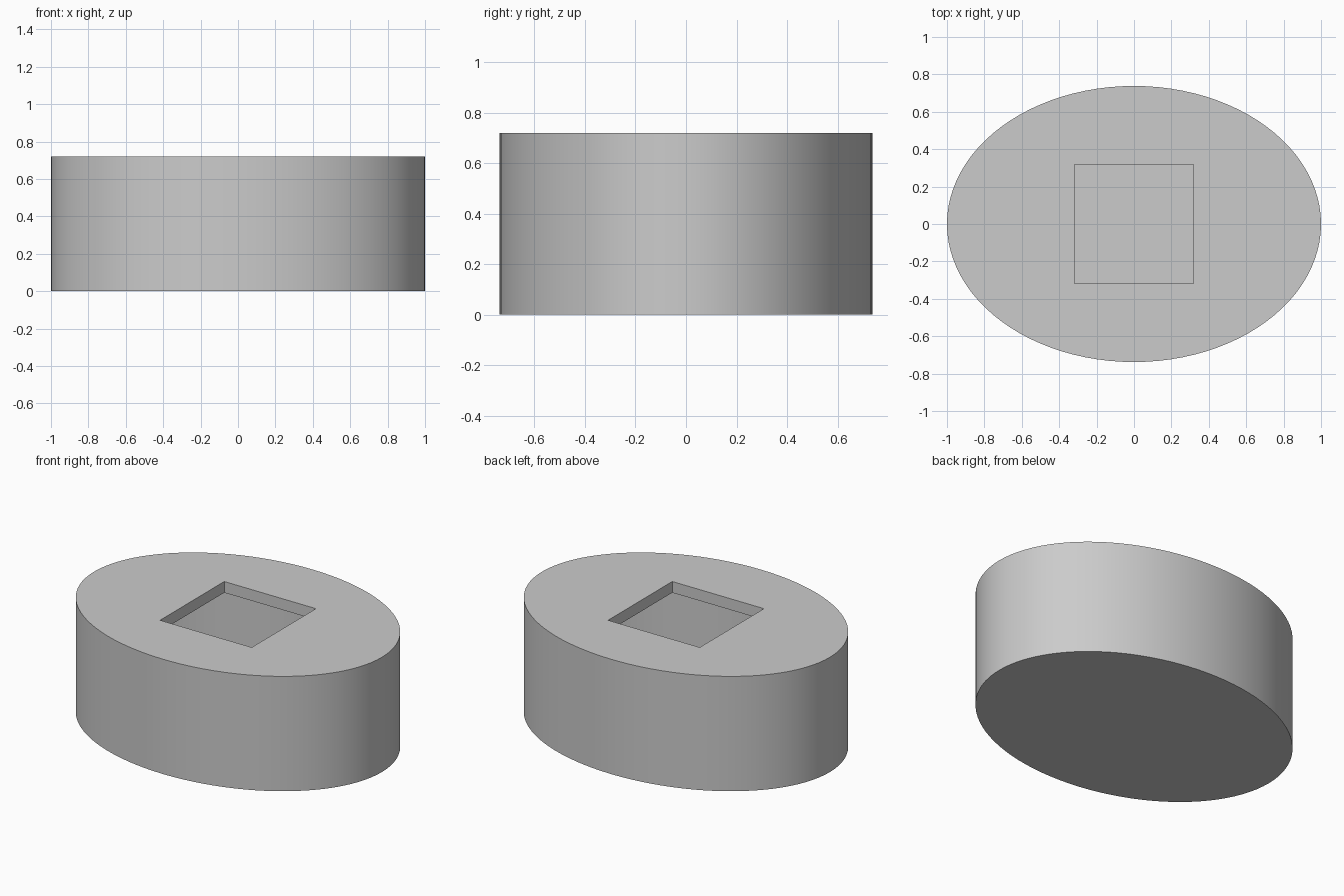
import bpy
import math

cube = bpy.data.objects.get("Cube")
if cube:
    bpy.data.objects.remove(cube, do_unlink=True)

RX, RY, HEIGHT = 1.0, 0.738, 0.72
WALL = 0.07
OPENING = 0.636

grey = bpy.data.materials.new("plain grey")
grey.use_nodes = True
colour = (0.6, 0.6, 0.6, 1)
grey.diffuse_color = colour
grey.node_tree.nodes["Principled BSDF"].inputs["Base Color"].default_value = colour


def oval_drum(name, rx, ry, bottom, top):
    """Upright elliptical cylinder between two heights."""
    bpy.ops.mesh.primitive_cylinder_add(vertices=96, radius=1, depth=1,
                                        location=(0, 0, (bottom + top) / 2))
    drum = bpy.context.object
    drum.name = name
    drum.scale = (rx, ry, top - bottom)
    bpy.ops.object.transform_apply(location=True, rotation=False, scale=True)
    drum.data.materials.append(grey)
    return drum


# Outer oval box, hollow cavity and square opening in the lid
body = oval_drum("oval_box", RX, RY, 0, HEIGHT)
cavity = oval_drum("cavity_cutter", RX - WALL, RY - WALL, WALL, HEIGHT - WALL)

bpy.ops.mesh.primitive_cube_add(size=1, location=(0, 0, HEIGHT))
opening = bpy.context.object
opening.name = "opening_cutter"
opening.scale = (OPENING, OPENING, 4 * WALL)
opening.data.materials.append(grey)

# Cut the cavity first, then break through the lid
bpy.ops.object.select_all(action="DESELECT")
body.select_set(True)
bpy.context.view_layer.objects.active = body
for cutter in (cavity, opening):
    cutter.hide_render = True
    cut = body.modifiers.new(cutter.name, "BOOLEAN")
    cut.operation = "DIFFERENCE"
    cut.solver = "EXACT"
    cut.object = cutter
    bpy.ops.object.modifier_apply(modifier=cut.name)
    bpy.data.objects.remove(cutter, do_unlink=True)

bpy.ops.object.shade_smooth_by_angle(angle=math.radians(30))
